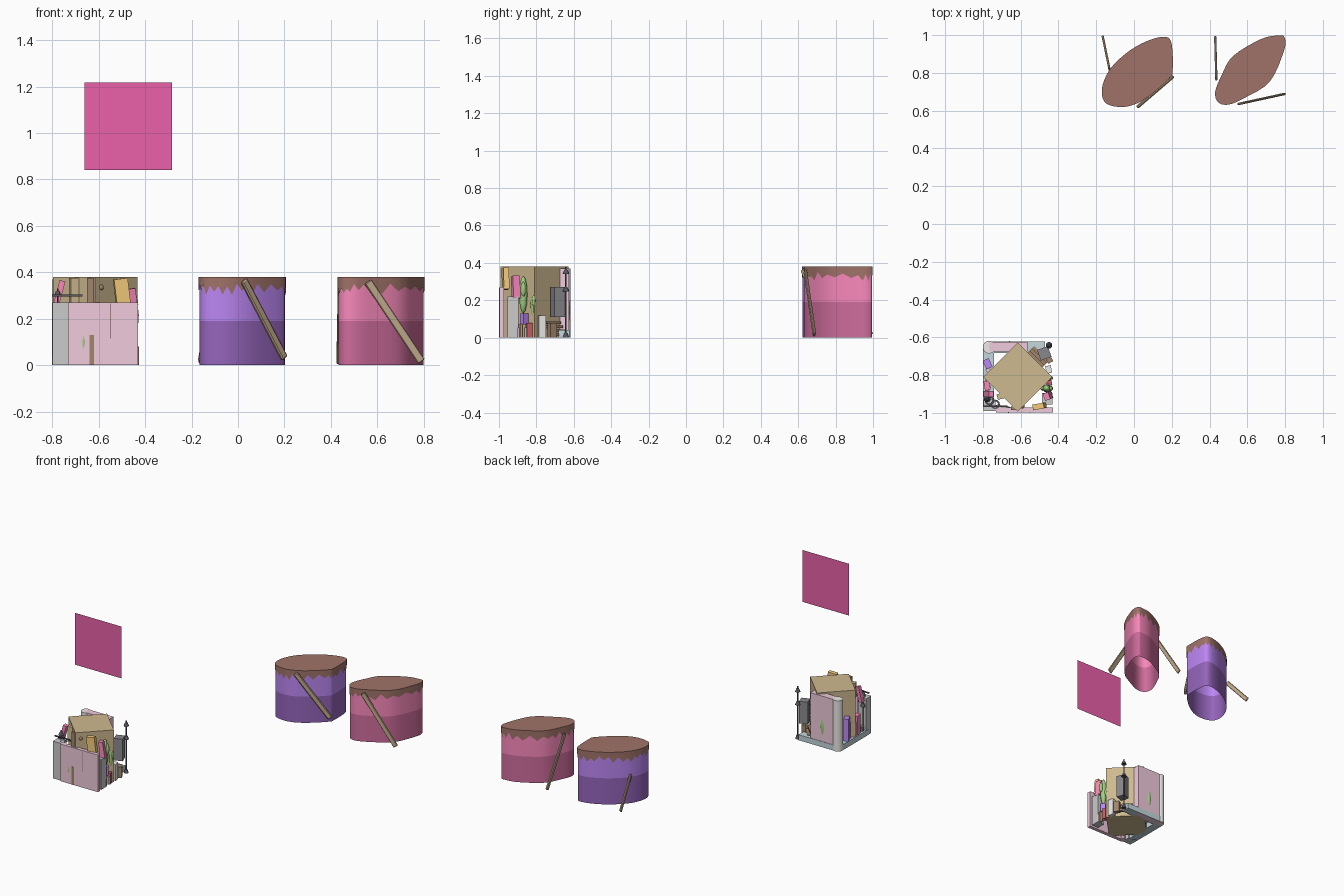
import bpy, bmesh, math, random
from mathutils import Vector, Matrix

if "Cube" in bpy.data.objects:
    bpy.data.objects.remove(bpy.data.objects["Cube"])
random.seed(4)
MATS = {}
COL = dict(pink=(.95, .25, .5), pink_low=(.62, .15, .33), purple=(.5, .24, .9), purple_low=(.3, .13, .5),
           choc=(.35, .17, .14), wood=(.55, .42, .27), panel=(.82, .12, .4), tan=(.62, .49, .28),
           rose=(.88, .6, .72), grey=(.6, .6, .62), dark=(.1, .1, .12), slate=(.25, .25, .27),
           green=(.35, .62, .22), orange=(.9, .6, .2), white=(.85, .83, .8), blue=(.55, .68, .72),
           brown=(.36, .24, .15), red=(.6, .12, .15))


def make(name, bm, col, smooth=False):
    me = bpy.data.meshes.new(name)
    bm.to_mesh(me)
    bm.free()
    if col not in MATS:
        MATS[col] = bpy.data.materials.new(col)
        MATS[col].diffuse_color = (*COL[col], 1)
    me.materials.append(MATS[col])
    for p in me.polygons:
        p.use_smooth = smooth
    ob = bpy.data.objects.new(name, me)
    bpy.context.collection.objects.link(ob)
    return ob


def box(name, c, s, col, rz=0, tilt=0):
    bm = bmesh.new()
    bmesh.ops.create_cube(bm, size=1, matrix=Matrix.Translation(c) @ Matrix.Rotation(math.radians(rz), 4, 'Z')
                          @ Matrix.Rotation(math.radians(tilt), 4, 'Y') @ Matrix.Diagonal((*s, 1)))
    return make(name, bm, col)


def tube(name, x, y, z0, z1, r, col, r2=None, n=10):
    bm = bmesh.new()
    bmesh.ops.create_cone(bm, cap_ends=True, segments=n, radius1=r, radius2=r if r2 is None else r2,
                          depth=z1 - z0, matrix=Matrix.Translation((x, y, (z0 + z1) / 2)))
    return make(name, bm, col)


def ball(name, c, s, col):
    bm = bmesh.new()
    bmesh.ops.create_uvsphere(bm, u_segments=10, v_segments=6, radius=1,
                              matrix=Matrix.Translation(c) @ Matrix.Diagonal((*s, 1)))
    return make(name, bm, col, True)


def plank(name, p, q, w, t):
    # flat stick standing on edge between two points
    p, q = Vector(p), Vector(q)
    a = (q - p).normalized()
    n = a.cross(Vector((0, 0, 1))).normalized()
    m = Matrix((n, n.cross(a), a)).transposed().to_4x4()
    bm = bmesh.new()
    bmesh.ops.create_cube(bm, size=1, matrix=Matrix.Translation((p + q) / 2) @ m
                          @ Matrix.Diagonal((t, w, (q - p).length, 1)))
    bmesh.ops.bevel(bm, geom=bm.edges[:], offset=t * .3, segments=1, affect='EDGES')
    return make(name, bm, 'wood')


def smooth_loop(pts, k):
    # closed curve through the outline points
    out, n = [], len(pts)
    for i in range(n):
        a, b, c, d = (Vector(pts[(i + j) % n]) for j in (-1, 0, 1, 2))
        for s in range(k):
            t = s / k
            out.append(.5 * (2 * b + (c - a) * t + (2 * a - 5 * b + 4 * c - d) * t * t
                             + (3 * b - a - 3 * c + d) * t ** 3))
    return out


def band(name, loop, lo, hi, col):
    bm = bmesh.new()
    n = len(loop)
    A = [bm.verts.new((p.x, p.y, lo[i])) for i, p in enumerate(loop)]
    B = [bm.verts.new((p.x, p.y, hi)) for p in loop]
    for i in range(n):
        j = (i + 1) % n
        bm.faces.new((A[i], A[j], B[j], B[i]))
    bmesh.ops.recalc_face_normals(bm, faces=bm.faces[:])
    return make(name, bm, col, True)


def drum(tag, pts, col):
    # open-bottomed two-tone wall with a dripping top
    loop = smooth_loop(pts, 4)
    c = sum(loop, Vector((0, 0))) / len(loop)
    wall = [c + (p - c) * .98 for p in loop]
    n = len(loop)
    band(tag + '_lower_wall', wall, [0] * n, .19, col + '_low')
    band(tag + '_upper_wall', wall, [.19] * n, .375, col)
    drips = [(.312 if i % 2 else .34) + random.uniform(-.012, .012) for i in range(n)]
    band(tag + '_dripping_edge', loop, drips, .38, 'choc')
    bm = bmesh.new()
    bm.faces.new([bm.verts.new((p.x, p.y, .38)) for p in loop])
    bmesh.ops.recalc_face_normals(bm, faces=bm.faces[:])
    make(tag + '_lid', bm, 'choc')


drum('purple_drum', [(.17, .99), (.085, .975), (-.02, .92), (-.115, .835), (-.16, .755), (-.17, .69),
                     (-.15, .64), (-.085, .62), (-.005, .63), (.085, .68), (.19, .775), (.205, .82), (.2, .95)], 'purple')
drum('pink_drum', [(.77, .998), (.675, .98), (.525, .89), (.465, .79), (.43, .70), (.445, .645), (.5, .632),
                   (.59, .67), (.72, .755), (.795, .92), (.798, .985)], 'pink')

# sticks leaning on the drums
plank('purple_front_stick', (.025, .625, .365), (.2, .775, .03), .034, .018)
plank('purple_back_stick', (-.13, .82, .21), (-.165, .99, .015), .03, .012)
plank('pink_front_stick', (.56, .637, .36), (.79, .687, .015), .035, .013)
plank('pink_back_stick', (.436, .77, .34), (.43, .985, .012), .03, .012)

# floating square panel
bm = bmesh.new()
bm.faces.new([bm.verts.new(v) for v in ((-.66, -.93, .84), (-.285, -.93, .84), (-.285, -.93, 1.217), (-.66, -.93, 1.217))])
make('floating_panel', bm, 'panel')

# scenery cluster: central block and walls
cx, cy = -.615, -.81
box('central_block', (cx, cy, .19), (.258, .258, .38), 'tan', 45)
box('front_wall', (-.58, -.985, .135), (.3, .026, .27), 'rose')
box('front_wall_strip', (-.55, -.998, .19), (.004, .003, .15), 'brown')
box('back_wall', (-.665, -.65, .185), (.2, .05, .37), 'rose')
tube('back_wall_column', -.767, -.652, 0, .37, .034, 'white', n=14)
box('front_left_block', (-.765, -.96, .135), (.066, .06, .27), 'grey')
box('right_block', (-.46, -.925, .11), (.055, .06, .22), 'grey')
box('back_floor', (-.62, -.652, .02), (.3, .06, .04), 'blue')
box('left_floor', (-.77, -.81, .02), (.06, .3, .04), 'blue')
box('back_right_cabinet', (-.475, -.685, .19), (.06, .06, .16), 'slate', 20)
tube('front_column', -.72, -.975, 0, .27, .02, 'rose')

# wooden steps at the back right corner
for i in range(6):
    o = i * .012
    box(f'step_{i}', (-.485 - o, -.68 - o, .015 + i * .022), (.11, .022, .014), 'brown', -45)

# upright boards
for name, c, s, col, rz, tilt in [
        ('orange_board', (-.5, -.965, .315), (.06, .03, .115), 'orange', 10, -7),
        ('pink_board_left', (-.77, -.9, .31), (.025, .03, .11), 'pink', 0, 15),
        ('pink_board_right', (-.455, -.91, .27), (.03, .04, .12), 'pink', 20, -8),
        ('tall_wood_board', (-.635, -.975, .3), (.03, .02, .15), 'brown', 0, 0),
        ('wood_board', (-.7, -.91, .32), (.05, .03, .11), 'tan', 15, 0),
        ('front_door', (-.63, -.996, .065), (.02, .005, .13), 'brown', 0, 0),
        ('white_crate', (-.452, -.77, .06), (.03, .04, .12), 'white', 10, 0),
        ('brown_crate', (-.45, -.715, .04), (.03, .04, .08), 'brown', 30, 0),
        ('red_crate', (-.45, -.84, .04), (.03, .03, .08), 'red', 15, 0),
        ('purple_crate', (-.775, -.74, .1), (.035, .05, .2), 'purple', 25, 0),
        ('purple_case', (-.455, -.865, .1), (.03, .035, .06), 'purple', 40, 0),
        ('pink_case', (-.778, -.855, .09), (.03, .05, .18), 'pink', 10, 0)]:
    box(name, c, s, col, rz, tilt)


def cactus(tag, x, y, z0, z1, r):
    h = z1 - z0
    ball(tag + '_trunk', (x, y, z0 + h / 2), (r, r, h / 2), 'green')
    for sx, z in ((-1, .45), (1, .65)):
        ball(tag + '_arm', (x + sx * r, y, z0 + h * z), (r * .5, r * .6, h * .2), 'green')


cactus('front_cactus', -.665, -.983, .03, .17, .017)
cactus('back_cactus', -.66, -.642, .05, .24, .022)
cactus('right_cactus_tall', -.462, -.87, .13, .33, .022)
cactus('right_cactus_small', -.452, -.815, .1, .25, .016)


def lamp(tag, x, y, h):
    tube(tag + '_foot', x, y, 0, .025, .016, 'dark', .008)
    tube(tag + '_pole', x, y, .02, h, .004, 'dark', n=6)
    for k in (.68, .93):
        tube(tag + '_shade', x, y, h * k - .012, h * k + .012, .018, 'dark', .008)


lamp('back_lamp', -.45, -.642, .38)
lamp('left_lamp', -.777, -.925, .33)
box('lamp_crossbar', (-.735, -.965, .3), (.13, .008, .008), 'dark')

# wheels and hatch details
for i, (x, y, z) in enumerate(((-.765, -.935, .28), (-.735, -.955, .272))):
    bm = bmesh.new()
    ring = [bm.verts.new((x + r * math.cos(a * math.pi / 6), y + r * math.sin(a * math.pi / 6), z))
            for r in (.025, .016) for a in range(12)]
    for a in range(12):
        bm.faces.new((ring[a], ring[(a + 1) % 12], ring[12 + (a + 1) % 12], ring[12 + a]))
    bmesh.ops.solidify(bm, geom=bm.faces[:], thickness=.008)
    make(f'tyre_{i}', bm, 'dark')
ball('block_knob', (-.59, -.965, .335), (.012, .012, .012), 'brown')

# small barrels and bottles filling the corners
for i in range(14):
    x = random.choice((-.78, -.455)) + random.uniform(0, .01)
    y = random.uniform(-.94, -.66)
    tube(f'barrel_{i}', x, y, 0, random.uniform(.05, .16), random.uniform(.009, .016),
         random.choice(('brown', 'slate', 'white', 'wood', 'rose', 'blue')), n=8)

for m in bpy.data.materials:
    if m.users and not m.is_grease_pencil:
        m.use_nodes = True
        m.node_tree.nodes["Principled BSDF"].inputs["Base Color"].default_value = m.diffuse_color
